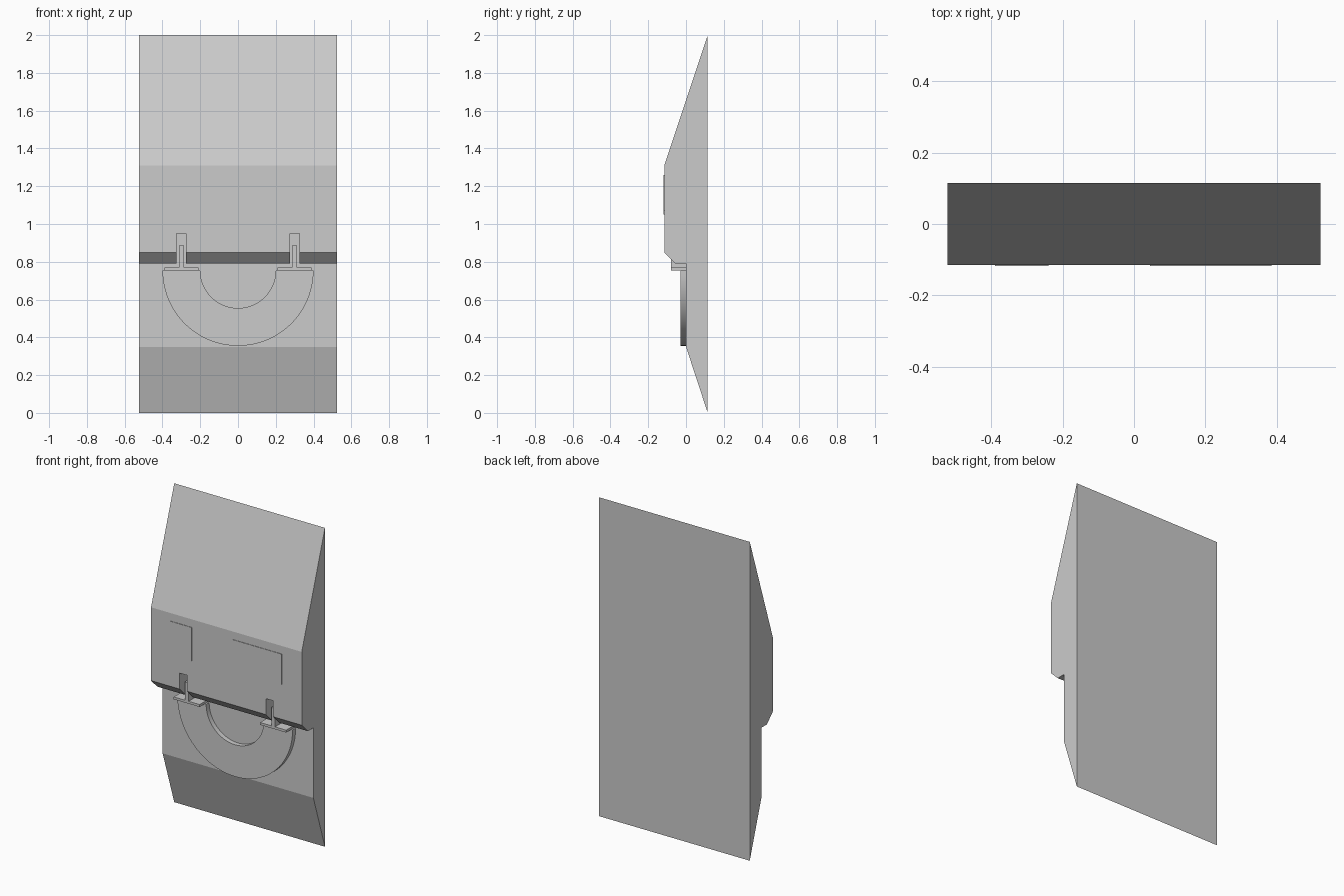
import bpy
import bmesh
import math

cube = bpy.data.objects.get("Cube")
if cube:
    bpy.data.objects.remove(cube, do_unlink=True)

grey = bpy.data.materials.new("light grey")
grey.use_nodes = True
grey.diffuse_color = (0.6, 0.6, 0.6, 1)
grey.node_tree.nodes["Principled BSDF"].inputs["Base Color"].default_value = (0.6, 0.6, 0.6, 1)


def prism(name, outline, to_point, a, b):
    """Extrude a closed outline from a to b; to_point maps (u, v, depth) to xyz."""
    bm = bmesh.new()
    near = [bm.verts.new(to_point(u, v, a)) for u, v in outline]
    far = [bm.verts.new(to_point(u, v, b)) for u, v in outline]
    bm.faces.new(near)
    bm.faces.new(far[::-1])
    for i in range(len(near)):
        j = (i + 1) % len(near)
        bm.faces.new((near[i], far[i], far[j], near[j]))
    bmesh.ops.recalc_face_normals(bm, faces=bm.faces)
    mesh = bpy.data.meshes.new(name)
    bm.to_mesh(mesh)
    bm.free()
    mesh.materials.append(grey)
    obj = bpy.data.objects.new(name, mesh)
    bpy.context.collection.objects.link(obj)
    return obj


def along_x(y, z, x):
    return (x, y, z)


def along_y(x, z, y):
    return (x, y, z)


def box(name, x0, x1, y0, y1, z0, z1):
    return prism(name, [(x0, z0), (x1, z0), (x1, z1), (x0, z1)], along_y, y0, y1)


# Wall body: side profile with overhang
side_profile = [(0.115, 0), (0, 0.35), (0, 0.79), (-0.055, 0.79),
                (-0.115, 0.85), (-0.115, 1.31), (0.115, 2)]
body = prism("body", side_profile, along_x, -0.523, 0.523)

# Slots in the overhang, with a finned bracket in each
for side, s in (("left", 1), ("right", -1)):
    x = 0.3 * s
    cutter = box(side + "_slot_cutter", x - 0.025, x + 0.025, -0.2, -0.004, 0.7, 0.95)
    cutter.hide_render = True
    cutter.hide_set(True)
    cut = body.modifiers.new(side + " slot", "BOOLEAN")
    cut.operation = "DIFFERENCE"
    cut.solver = "EXACT"
    cut.object = cutter
    box(side + "_bracket_flange", x - 0.09, x + 0.09, -0.08, 0, 0.755, 0.77)
    box(side + "_bracket_fin", x - 0.013, x + 0.013, -0.08, 0, 0.77, 0.885)

# Apply the slot cuts and drop the cutters
bpy.context.view_layer.update()
graph = bpy.context.evaluated_depsgraph_get()
cut_mesh = bpy.data.meshes.new_from_object(body.evaluated_get(graph))
cutters = [m.object for m in body.modifiers]
body.modifiers.clear()
body.data = cut_mesh
for c in cutters:
    bpy.data.objects.remove(c, do_unlink=True)

# Half-ring handle
steps = 48
angles = [math.pi * (1 + i / steps) for i in range(steps + 1)]
arc = [(0.4 * math.cos(t), 0.755 + 0.4 * math.sin(t)) for t in angles]
arc += [(0.2 * math.cos(t), 0.755 + 0.2 * math.sin(t)) for t in reversed(angles)]
handle = prism("handle", arc, along_y, -0.03, 0)
bpy.ops.object.select_all(action="DESELECT")
handle.select_set(True)
bpy.context.view_layer.objects.active = handle
bpy.ops.object.shade_smooth_by_angle(angle=math.radians(30))

# Thin blank plates on the front
box("small_plate", -0.39, -0.24, -0.118, -0.113, 1.05, 1.26)
box("large_plate", 0.045, 0.385, -0.118, -0.113, 1.07, 1.26)
